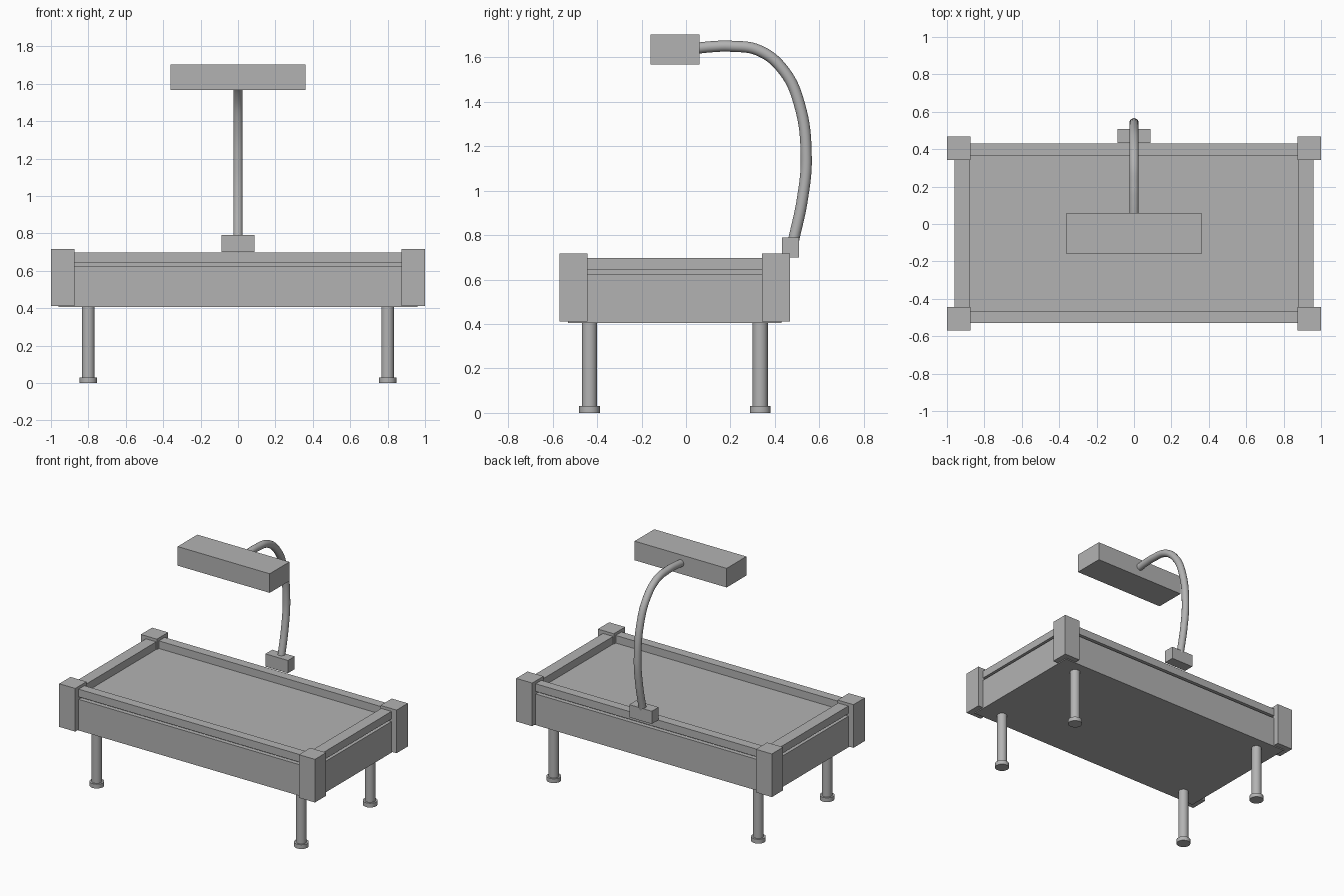
import bpy
import bmesh
import math
from mathutils import Vector

cube = bpy.data.objects.get("Cube")
if cube:
    bpy.data.objects.remove(cube, do_unlink=True)

grey = bpy.data.materials.new("plain_grey")
grey.use_nodes = True
COLOUR = (0.45, 0.45, 0.45, 1)
grey.diffuse_color = COLOUR
grey.node_tree.nodes["Principled BSDF"].inputs["Base Color"].default_value = COLOUR


def finish(bm, name):
    mesh = bpy.data.meshes.new(name)
    bm.to_mesh(mesh)
    bm.free()
    mesh.materials.append(grey)
    obj = bpy.data.objects.new(name, mesh)
    bpy.context.collection.objects.link(obj)
    return obj


def box(name, x, y, z):
    """Box from (low, high) pairs on each axis."""
    bm = bmesh.new()
    bmesh.ops.create_cube(bm, size=1)
    for v in bm.verts:
        v.co = Vector([(a + b) / 2 + c * (b - a) for c, (a, b) in zip(v.co, (x, y, z))])
    return finish(bm, name)


def smooth(obj):
    bpy.ops.object.select_all(action="DESELECT")
    obj.select_set(True)
    bpy.context.view_layer.objects.active = obj
    bpy.ops.object.shade_smooth_by_angle(angle=math.radians(40))


def cylinder(name, x, y, z0, z1, radius):
    bm = bmesh.new()
    bmesh.ops.create_cone(bm, cap_ends=True, segments=32, radius1=radius,
                          radius2=radius, depth=z1 - z0)
    bmesh.ops.translate(bm, verts=bm.verts, vec=(x, y, (z0 + z1) / 2))
    smooth(finish(bm, name))


# Bed centre and half sizes
CY, HX, HY = -0.05, 0.96, 0.48
FRONT, BACK = CY - HY, CY + HY

# Bed: base, recessed panel and raised rim
box("bed_base", (-HX, HX), (FRONT, BACK), (0.405, 0.625))
box("bed_panel", (-HX + 0.03, HX - 0.03), (FRONT + 0.03, BACK - 0.03), (0.62, 0.643))
RIM = (0.643, 0.697)
box("front_rail", (-HX, HX), (FRONT, FRONT + 0.065), RIM)
box("back_rail", (-HX, HX), (BACK - 0.065, BACK), RIM)
for side, s in (("left", 1), ("right", -1)):
    xs = sorted((s * 0.88, s * HX))
    box(side + "_rail", xs, (FRONT + 0.065, BACK - 0.065), RIM)

    # Corner posts, legs and feet
    for end, e in (("front", -1), ("back", 1)):
        tag = end + "_" + side
        ys = sorted((CY + e * 0.393, CY + e * 0.519))
        box(tag + "_post", sorted((s * 0.875, s)), ys, (0.412, 0.717))
        y = CY + e * 0.384
        cylinder(tag + "_leg", s * 0.8, y, 0.02, 0.41, 0.034)
        cylinder(tag + "_foot", s * 0.8, y, 0, 0.03, 0.047)

# Lamp clamp and head
box("lamp_clamp", (-0.088, 0.088), (0.432, 0.508), (0.7, 0.79))
box("lamp_head", (-0.36, 0.36), (-0.16, 0.06), (1.567, 1.702))

# Curved lamp arm
path = [(0.475, 0.74), (0.487, 0.79), (0.525, 0.97), (0.541, 1.15), (0.51, 1.39),
        (0.44, 1.54), (0.33, 1.63), (0.2, 1.65), (0.12, 1.648), (0.04, 1.64)]
curve = bpy.data.curves.new("lamp_arm", "CURVE")
curve.dimensions = "3D"
curve.bevel_depth = 0.025
curve.bevel_resolution = 6
curve.resolution_u = 8
curve.use_fill_caps = True
spline = curve.splines.new("BEZIER")
spline.bezier_points.add(len(path) - 1)
for point, (y, z) in zip(spline.bezier_points, path):
    point.co = (0, y, z)
    point.handle_left_type = point.handle_right_type = "AUTO"
curve.materials.append(grey)
arm = bpy.data.objects.new("lamp_arm", curve)
bpy.context.collection.objects.link(arm)
